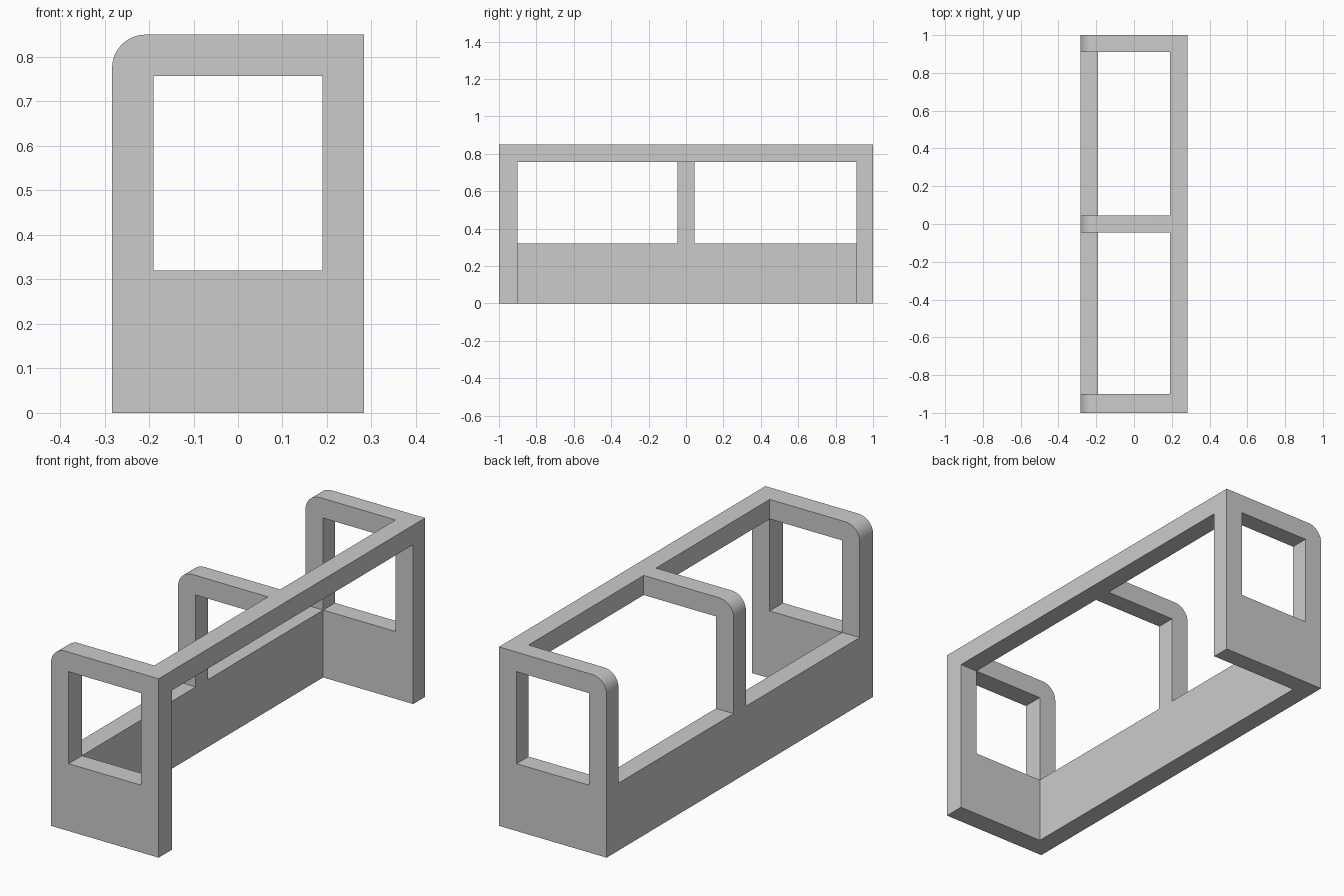
import bpy
import bmesh
from math import cos, sin, pi, radians

cube = bpy.data.objects.get("Cube")
if cube:
    bpy.data.objects.remove(cube, do_unlink=True)

# Overall dimensions
HALF_X, INNER_X = 0.283, 0.19
HEIGHT, SILL, LINTEL = 0.85, 0.32, 0.757
FRONT_IN, BACK_IN = -0.9, 0.911
MID = 0.046
RADIUS, STEPS = 0.075, 12

grey = bpy.data.materials.new("plain grey")
grey.use_nodes = True
grey.diffuse_color = (0.6, 0.6, 0.6, 1)
grey.node_tree.nodes["Principled BSDF"].inputs["Base Color"].default_value = (0.6, 0.6, 0.6, 1)


def prism(name, profile, y0, y1):
    """Extrude an x-z profile from y0 to y1."""
    bm = bmesh.new()
    face = bm.faces.new([bm.verts.new((x, y0, z)) for x, z in profile])
    side = bmesh.ops.extrude_face_region(bm, geom=[face])["geom"]
    moved = [v for v in side if isinstance(v, bmesh.types.BMVert)]
    bmesh.ops.translate(bm, vec=(0, y1 - y0, 0), verts=moved)
    bmesh.ops.recalc_face_normals(bm, faces=bm.faces)
    mesh = bpy.data.meshes.new(name)
    bm.to_mesh(mesh)
    bm.free()
    mesh.materials.append(grey)
    obj = bpy.data.objects.new(name, mesh)
    bpy.context.collection.objects.link(obj)
    return obj


def rect(x0, x1, z0, z1):
    return [(x0, z0), (x1, z0), (x1, z1), (x0, z1)]


def activate(obj):
    bpy.ops.object.select_all(action="DESELECT")
    obj.select_set(True)
    bpy.context.view_layer.objects.active = obj


def smooth(obj):
    activate(obj)
    bpy.ops.object.shade_smooth_by_angle(angle=radians(30))


# Rounded upper corner shared by the end frames and the middle arch
corner = []
for i in range(STEPS + 1):
    a = pi / 2 + pi / 2 * i / STEPS
    corner.append((-HALF_X + RADIUS + RADIUS * cos(a), HEIGHT - RADIUS + RADIUS * sin(a)))

# End frames: full panels with a window cut through
outline = [(-HALF_X, 0), (HALF_X, 0), (HALF_X, HEIGHT)] + corner
for name, y0, y1 in (("front_frame", -1, FRONT_IN), ("back_frame", BACK_IN, 1)):
    frame = prism(name, outline, y0, y1)
    cutter = prism("window_cutter", rect(-INNER_X, INNER_X, SILL, LINTEL), y0 - 0.1, y1 + 0.1)
    cutter.hide_render = True
    cut = frame.modifiers.new("window", "BOOLEAN")
    cut.operation = "DIFFERENCE"
    cut.solver = "EXACT"
    cut.object = cutter
    activate(frame)
    bpy.ops.object.modifier_apply(modifier=cut.name)
    bpy.data.objects.remove(cutter, do_unlink=True)
    smooth(frame)

# Middle arch: a post on the low wall bending over to the top rail
arch = [(-HALF_X, SILL), (-INNER_X, SILL), (-INNER_X, LINTEL),
        (INNER_X, LINTEL), (INNER_X, HEIGHT)] + corner
smooth(prism("middle_arch", arch, -MID, MID))

# Low wall on one side, top rail on the other
prism("side_wall", rect(-HALF_X, -INNER_X, 0, SILL), FRONT_IN, BACK_IN)
prism("top_rail", rect(INNER_X, HALF_X, LINTEL, HEIGHT), FRONT_IN, BACK_IN)
